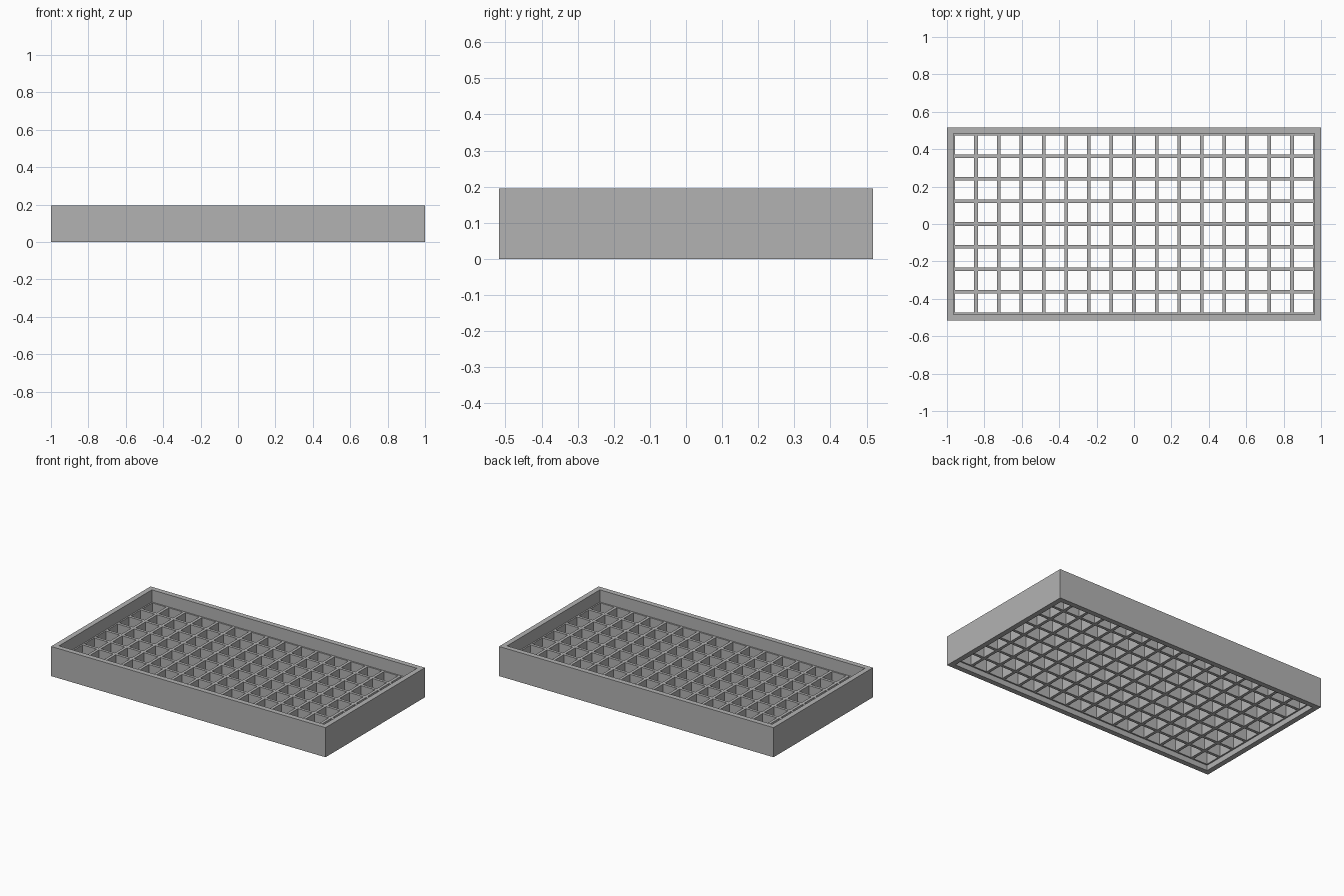
import bpy
import bmesh

if "Cube" in bpy.data.objects:
    bpy.data.objects.remove(bpy.data.objects["Cube"], do_unlink=True)

UNIT = 2 / 58                 # wall thickness of the frame
PITCH = 3.5 * UNIT            # spacing of the grid cells
COLS, ROWS = 16, 8
BAR = 0.019
HEIGHT = 0.195
GRID_BOTTOM, GRID_TOP = 0.035, 0.115

grey = bpy.data.materials.new("mid grey")
grey.use_nodes = True
colour = (0.45, 0.45, 0.45, 1)
grey.diffuse_color = colour
grey.node_tree.nodes["Principled BSDF"].inputs["Base Color"].default_value = colour


def sheet(bm, cols, rows, width, depth, z):
    """Flat rectangular sheet of cols x rows quads."""
    bmesh.ops.create_grid(bm, x_segments=cols, y_segments=rows, size=0.5)
    bmesh.ops.scale(bm, verts=bm.verts, vec=(width, depth, 1))
    bmesh.ops.translate(bm, verts=bm.verts, vec=(0, 0, z))


def pierce_and_raise(bm, margin, height):
    """Cut a hole inside every quad, then extrude the remains upward."""
    holes = bm.faces[:]
    bmesh.ops.inset_individual(bm, faces=holes, thickness=margin, use_even_offset=True)
    bmesh.ops.delete(bm, geom=holes, context='FACES')
    raised = bmesh.ops.extrude_face_region(bm, geom=bm.faces[:], use_keep_orig=True)
    verts = [v for v in raised["geom"] if isinstance(v, bmesh.types.BMVert)]
    bmesh.ops.translate(bm, verts=verts, vec=(0, 0, height))
    bmesh.ops.recalc_face_normals(bm, faces=bm.faces)


def finish(bm, name):
    mesh = bpy.data.meshes.new(name)
    bm.to_mesh(mesh)
    bm.free()
    mesh.materials.append(grey)
    obj = bpy.data.objects.new(name, mesh)
    bpy.context.collection.objects.link(obj)
    return obj


# Outer frame: four walls, open above and below
inner_x, inner_y = COLS * PITCH, ROWS * PITCH
bm = bmesh.new()
sheet(bm, 1, 1, inner_x + 2 * UNIT, inner_y + 2 * UNIT, 0)
pierce_and_raise(bm, UNIT, HEIGHT)
finish(bm, "outer_frame")

# Lattice of square cells, recessed from both rims of the frame
bm = bmesh.new()
sheet(bm, COLS, ROWS, inner_x, inner_y, GRID_BOTTOM)
pierce_and_raise(bm, BAR / 2, GRID_TOP - GRID_BOTTOM)
finish(bm, "cell_grid")
